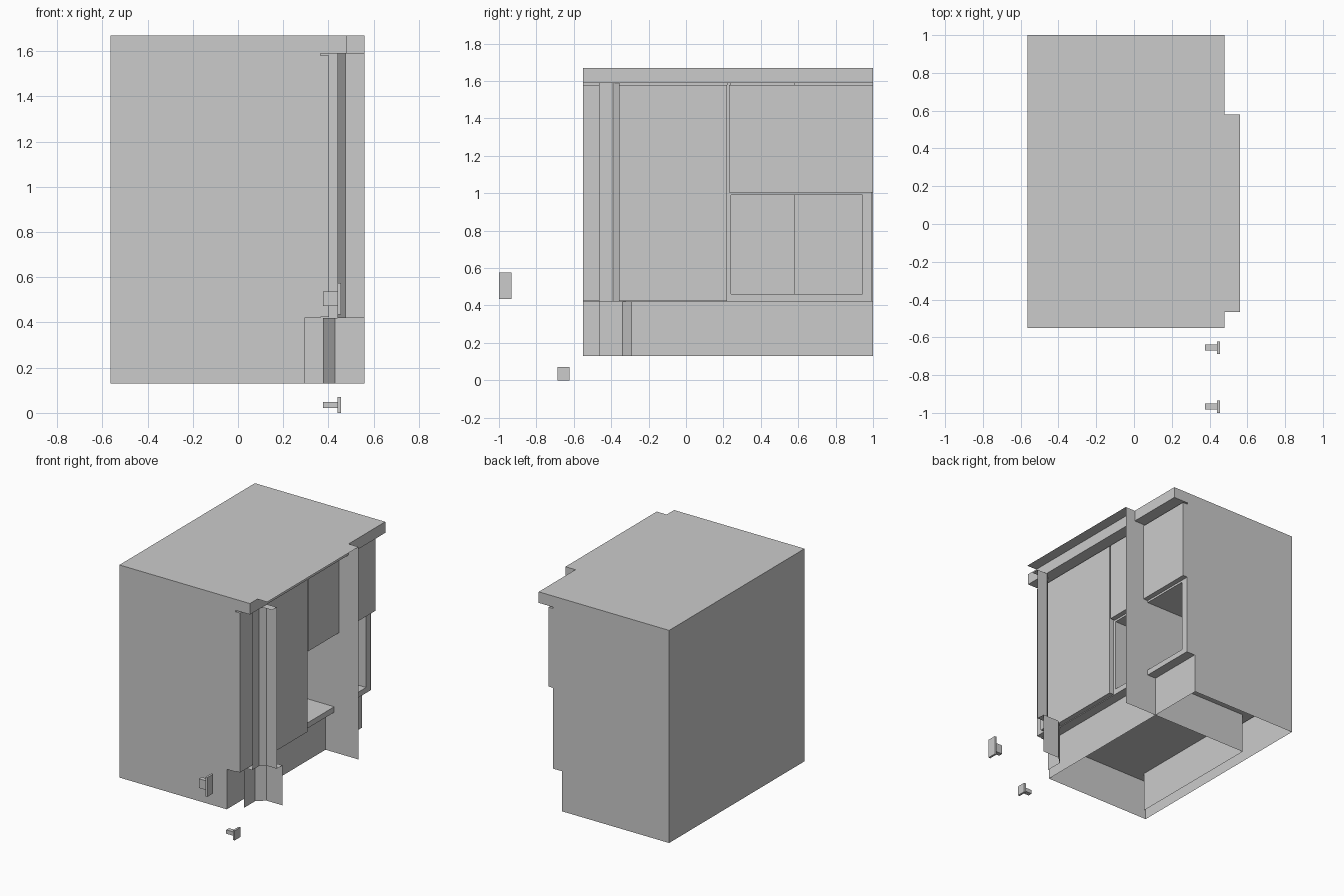
import bpy

if "Cube" in bpy.data.objects:
    bpy.data.objects.remove(bpy.data.objects["Cube"])


def mesh(name, verts, faces):
    me = bpy.data.meshes.new(name)
    me.from_pydata(verts, [], faces)
    me.update()
    ob = bpy.data.objects.new(name, me)
    bpy.context.collection.objects.link(ob)
    return ob


def box(name, x, y, z):
    """Box from (low, high) ranges on each axis."""
    v = [(a, b, c) for a in x for b in y for c in z]
    return mesh(name, v, [(0, 1, 3, 2), (4, 6, 7, 5), (0, 4, 5, 1),
                          (2, 3, 7, 6), (0, 2, 6, 4), (1, 5, 7, 3)])


def sheet(name, verts):
    return mesh(name, verts, [tuple(range(len(verts)))])


def wall(name, path, z0, z1):
    """Upright sheet following a plan path of (x, y) points."""
    n = len(path)
    v = [(x, y, z) for z in (z0, z1) for x, y in path]
    return mesh(name, v, [(i, i + 1, n + i + 1, n + i) for i in range(n - 1)])


def ledge(name, a, b, z):
    """Flat strip joining two plan paths of equal length."""
    n = len(a)
    v = [(x, y, z) for x, y in a + b]
    return mesh(name, v, [(i, i + 1, n + i + 1, n + i) for i in range(n - 1)])


BACK, INNER, TOE, FRONT, DOOR, LIP, TAB = -.565, -.48, .295, .365, .402, .48, .56
Y0, Y1, PART, POST = -.55, 1.0, .58, -.465
Z0, FLOOR, CORN, TOP = .13, .42, 1.59, 1.67

# side panels with toe-kick notch
for name, y in (("left_side", Y0), ("right_side", Y1)):
    sheet(name, [(BACK, y, Z0), (TOE, y, Z0), (TOE, y, FLOOR),
                 (FRONT, y, FLOOR), (FRONT, y, TOP), (BACK, y, TOP)])

# back, toe kick and inner lining
wall("back_panel", [(BACK, Y0), (BACK, Y1)], Z0, TOP)
wall("toe_kick", [(TOE, Y0), (TOE, Y1)], Z0, FLOOR)
wall("inner_back", [(INNER, POST), (INNER, PART)], Z0, TOP - .01)
wall("partition", [(INNER, PART), (TAB, PART)], Z0, TOP)

# top with projecting tab
sheet("top_panel", [(BACK, Y0, TOP), (LIP, Y0, TOP), (LIP, POST, TOP), (TAB, POST, TOP),
                    (TAB, PART, TOP), (LIP, PART, TOP), (LIP, Y1, TOP), (BACK, Y1, TOP)])

# cornice: face, underside and ends
wall("cornice", [(FRONT, Y0), (LIP, Y0), (LIP, Y1), (FRONT, Y1)], CORN, TOP)
ledge("cornice_underside", [(FRONT, Y0), (FRONT, Y1)], [(LIP, Y0), (LIP, Y1)], CORN)

# cabinet floor, shelf and cubby frame
box("cabinet_floor", (BACK + .01, FRONT), (Y0 + .005, Y1 - .005), (FLOOR, .46))
box("cubby_ceiling", (INNER, FRONT), (.23, Y1 - .005), (.99, 1.01))
box("cubby_divider", (INNER, FRONT), (.22, .24), (.46, CORN))
box("cubby_stile", (INNER, FRONT), (.945, Y1 - .005), (.46, .99))

# doors
box("tall_door", (FRONT, DOOR), (Y0, .22), (.425, 1.58))
box("upper_door", (FRONT, DOOR), (.23, Y1), (1.005, 1.58))

# stepped corner trim
low = [(.375, POST), (.375, -.34), (.43, -.29), (TAB, -.29)]
mid = [(.44, POST), (.44, -.39), (.475, -.355), (TAB, -.355)]
high = [(LIP, POST), (LIP, -.43), (.50, -.41), (TAB, -.41)]
wall("base_trim", low, Z0, FLOOR)
wall("corner_trim", mid, FLOOR, CORN)
ledge("base_ledge", low, mid, FLOOR)
ledge("cornice_ledge", mid, high, CORN)

# loose handles: stem and plate
for name, y, z, h, s in (("long_handle", -.967, .505, .07, .033),
                         ("small_knob", -.655, .035, .035, .014)):
    box(name + "_plate", (.44, .455), (y - .033, y + .033), (z - h, z + h))
    box(name + "_stem", (.375, .44), (y - .016, y + .016), (z - s, z + s))
